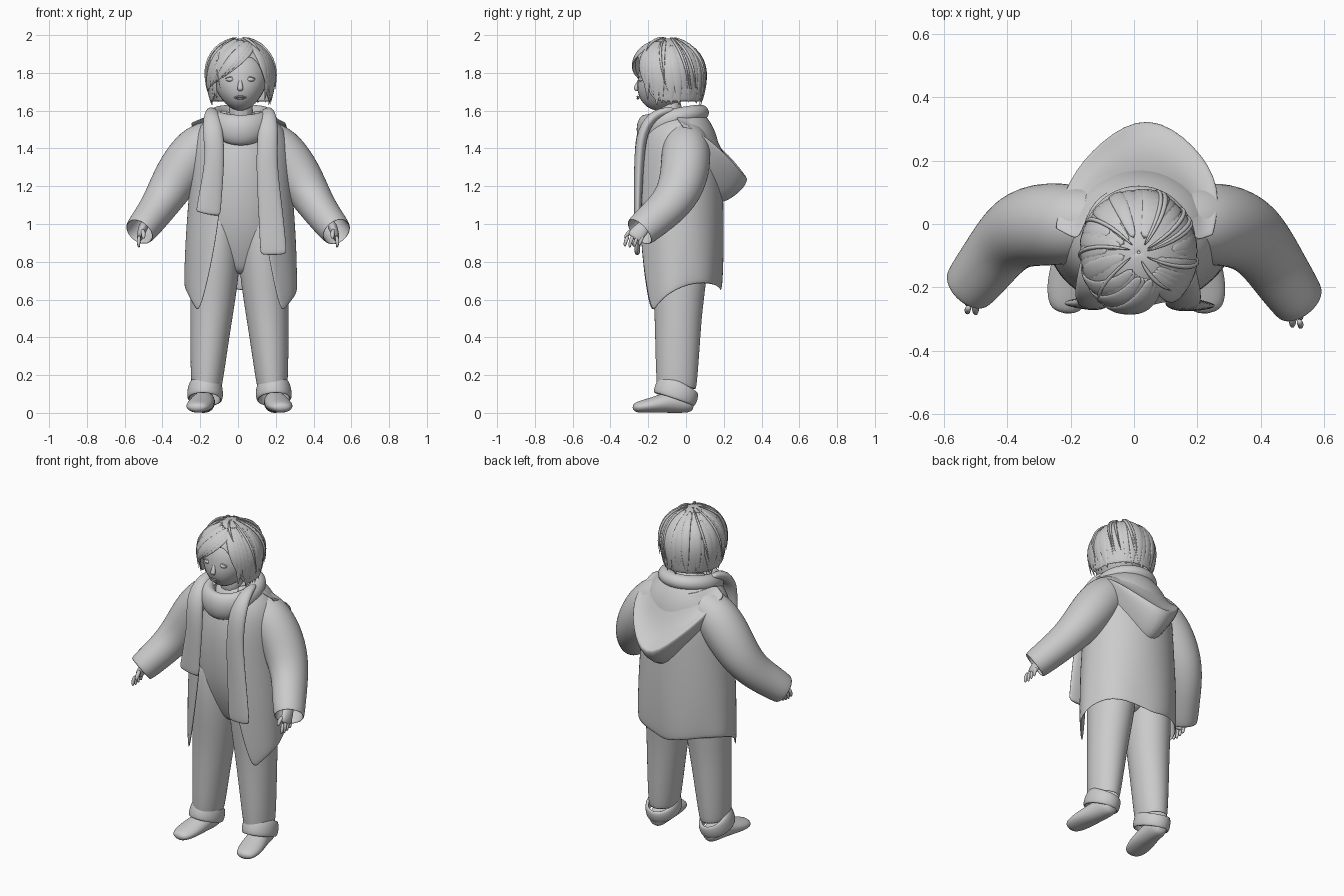
import bpy, bmesh, math, random
from mathutils import Vector

random.seed(4)
cube = bpy.data.objects.get("Cube")
if cube:
    bpy.data.objects.remove(cube)

GREY = (0.6, 0.6, 0.6, 1)
clay = bpy.data.materials.new("plain grey")
clay.use_nodes = True
clay.diffuse_color = GREY
clay.node_tree.nodes["Principled BSDF"].inputs["Base Color"].default_value = GREY

BACK, UP = Vector((0, 1, 0)), Vector((0, 0, 1))
MID = 0.015


def finish(name, bm, thick=0, levels=2):
    """Turn a bmesh into a smooth object, optionally thickened."""
    bmesh.ops.recalc_face_normals(bm, faces=bm.faces)
    for face in bm.faces:
        face.smooth = True
    mesh = bpy.data.meshes.new(name)
    bm.to_mesh(mesh)
    bm.free()
    mesh.materials.append(clay)
    obj = bpy.data.objects.new(name, mesh)
    bpy.context.collection.objects.link(obj)
    if thick:
        shell = obj.modifiers.new("thickness", "SOLIDIFY")
        shell.thickness = thick
        shell.offset = 0
    if levels:
        obj.modifiers.new("smooth", "SUBSURF").levels = levels
    return obj


def skin(bm, rows, wrap_rows=False, wrap_cols=False):
    """Join rows of points with quads."""
    grid = [[bm.verts.new(p) for p in row] for row in rows]
    n, m = len(grid), len(grid[0])
    for i in range(n if wrap_rows else n - 1):
        for j in range(m if wrap_cols else m - 1):
            k, l = (i + 1) % n, (j + 1) % m
            bm.faces.new((grid[i][j], grid[i][l], grid[k][l], grid[k][j]))
    return grid


def sheet(name, rows, thick=0.015, wrap=False):
    bm = bmesh.new()
    skin(bm, rows, wrap_cols=wrap)
    return finish(name, bm, thick)


def tube(name, stations, hint=BACK, sides=12, closed=False, caps=True, thick=0, levels=2):
    """Loft oval rings along a path; each station is x, y, z, width, depth."""
    path = [Vector(s[:3]) for s in stations]
    n = len(path)
    swell = 3 / (2 + math.cos(math.tau / sides))
    rows = []
    for i, p in enumerate(path):
        a = path[(i - 1) % n if closed else max(i - 1, 0)]
        b = path[(i + 1) % n if closed else min(i + 1, n - 1)]
        along = (b - a).normalized()
        face = hint(p) if callable(hint) else hint
        side = along.cross(face).normalized()
        out = side.cross(along)
        w, d = stations[i][3] * swell, stations[i][4] * swell
        angles = [math.tau * j / sides for j in range(sides)]
        rows.append([p + side * w * math.cos(t) + out * d * math.sin(t) for t in angles])
    bm = bmesh.new()
    grid = skin(bm, rows, closed, True)
    if caps and not closed:
        bm.faces.new(grid[0])
        bm.faces.new(grid[-1])
    return finish(name, bm, thick, levels)


def ball(name, centre, size, shape=None):
    bm = bmesh.new()
    bmesh.ops.create_uvsphere(bm, u_segments=28, v_segments=18, radius=1)
    for v in bm.verts:
        if shape:
            shape(v.co)
        v.co = Vector(centre) + Vector([a * b for a, b in zip(v.co, size)])
    return finish(name, bm, levels=0)


# Shirt and trouser seat under the coat
tube("torso", [(MID, -.03, .73, .05, .07), (MID, -.035, .8, .13, .1), (MID, -.04, .9, .21, .138),
               (MID, -.04, 1.05, .23, .178), (MID, -.045, 1.3, .22, .185), (MID, -.05, 1.46, .17, .15),
               (MID, -.07, 1.62, .07, .07)])

# Limbs, mirrored; the left arm reaches a little further forward
for label, s in (("left", 1), ("right", -1)):
    def mirrored(stations):
        return [(MID * (s > 0) + s * x, *rest) for x, *rest in stations]

    def arm(stations):
        return [(s * x, y - .1 * max(0, x - .3) * (s + 1), *rest) for x, y, *rest in stations]

    tube(label + "_trouser_leg", mirrored([
        (.1, -.035, 1.06, .1, .14), (.11, -.035, .92, .115, .152), (.122, -.035, .76, .125, .145),
        (.138, -.04, .55, .109, .12), (.153, -.045, .36, .094, .112), (.168, -.05, .12, .075, .1)]),
        caps=False, thick=.012)
    tube(label + "_trouser_cuff", mirrored([
        (.17, -.034, .152, .07, .095), (.172, -.04, .142, .083, .107), (.174, -.052, .105, .088, .112),
        (.176, -.064, .07, .085, .107)]), caps=False, thick=.016)
    tube(label + "_shoe", mirrored([
        (.17, .045, .05, .035, .04), (.174, .01, .055, .055, .055), (.183, -.07, .06, .06, .06),
        (.197, -.15, .046, .07, .045), (.21, -.22, .035, .068, .035), (.218, -.285, .026, .045, .024)]), UP)
    tube(label + "_sleeve", arm([
        (.1, 0, 1.45, .1, .1), (.2, 0, 1.415, .122, .12), (.285, 0, 1.31, .123, .125),
        (.36, -.015, 1.19, .108, .115), (.415, -.062, 1.1, .092, .1), (.465, -.13, 1.03, .084, .092),
        (.525, -.205, .955, .076, .082)]), caps=False, thick=.014)
    tube(label + "_palm", arm([
        (.49, -.16, 1.01, .03, .035), (.515, -.215, .95, .02, .042), (.52, -.235, .92, .016, .042)]))
    for i in range(4):
        y = -.275 + i * .026
        drop = .872 + .006 * abs(i - 1)
        tube(label + "_finger_" + str(i + 1), arm([
            (.52, y + .015, .94, .01, .011), (.528, y, .91, .01, .01), (.524, y - .005, drop, .007, .007)]),
            sides=6, levels=1)
    tube(label + "_thumb", arm([
        (.505, -.24, .97, .012, .012), (.5, -.27, .95, .012, .012), (.5, -.285, .92, .008, .008)]),
        sides=6, levels=1)

# Open coat: rows of z, half width, half depth, front opening angle
COAT = [(1.6, .1, .11, 40), (1.55, .18, .15, 32), (1.48, .24, .19, 28), (1.36, .26, .215, 24),
        (1.2, .265, .225, 22), (1.02, .28, .228, 24), (.84, .29, .228, 32), (.64, .295, .22, 47)]
rows = []
for z, wide, deep, gap in COAT:
    row = []
    for j in range(29):
        u = j / 28
        t = math.radians(gap + (360 - 2 * gap) * u)
        edge = abs(2 * u - 1)
        low = max(0, (1 - z) / .36)
        hem = low * (-.13 * edge ** 4 + .045 * math.sin(math.pi * edge))
        fold = 1 + .02 * low * math.sin(6 * t)
        row.append((MID + wide * fold * math.sin(t), -.035 - deep * fold * math.cos(t), z + hem))
    rows.append(row)
sheet("coat", rows)

# Hood hanging down the back: collar line, valley, rim, bag, underside
collar = [(.19, -.06, 1.57), (.16, .06, 1.56), (.09, .11, 1.55), (.01, .12, 1.54), (-.07, .11, 1.55),
          (-.14, .06, 1.56), (-.17, -.06, 1.57)]
rim = [(.25, -.04, 1.54), (.28, .11, 1.46), (.2, .25, 1.33), (.045, .36, 1.2), (-.11, .265, 1.33),
       (-.215, .13, 1.45), (-.25, -.02, 1.54)]
under = [(.25, -.02, 1.43), (.23, .1, 1.34), (.14, .18, 1.2), (.04, .21, 1.07), (-.06, .18, 1.2),
         (-.18, .1, 1.34), (-.23, -.01, 1.44)]


def blend(a, b, f, sink=0):
    return [Vector(p).lerp(Vector(q), f) - UP * sink * (1 - abs(i - 3) / 3)
            for i, (p, q) in enumerate(zip(a, b))]


bulge = [p + Vector((0, .03, 0)) for p in blend(rim, under, .45)]
sheet("hood", [collar, blend(collar, rim, .45, .1), blend(collar, rim, .9, .03), rim, bulge, under,
               [Vector(p) - BACK * .08 for p in under]], .012)

# Scarf wrapped round the neck, lower and taller at the front
loop = []
for i in range(16):
    t = math.tau * i / 16
    front = (1 + math.cos(t)) / 2
    loop.append((MID + .14 * math.sin(t), -.07 - .15 * math.cos(t), 1.59 - .095 * front ** 1.6,
                 .042 + .04 * front ** 2, .046))
tube("scarf_loop", loop, lambda p: Vector((p.x - MID, p.y + .07, .0)), closed=True)
tube("scarf_right_tail", [(-.13, -.05, 1.6, .03, .02), (-.14, -.16, 1.59, .04, .03),
                          (-.135, -.235, 1.5, .055, .03), (-.12, -.248, 1.36, .05, .026),
                          (-.14, -.25, 1.2, .058, .02), (-.156, -.25, 1.07, .065, .016),
                          (-.16, -.25, 1.05, .063, .012)])
tube("scarf_left_tail", [(.15, -.05, 1.6, .03, .02), (.16, -.16, 1.59, .04, .03),
                         (.16, -.235, 1.5, .055, .03), (.15, -.25, 1.32, .055, .026),
                         (.17, -.255, 1.1, .063, .02), (.188, -.258, .86, .07, .016),
                         (.188, -.258, .835, .068, .012)])


# Head and face
def jaw(v):
    low = max(0, -v.z)
    v.x *= 1 - .2 * low
    v.y -= .2 * low


ball("head", (.012, -.11, 1.765), (.145, .145, .165), jaw)
tube("neck", [(MID, -.08, 1.5, .07, .07), (MID, -.09, 1.7, .065, .065)])
tube("nose", [(.012, -.238, 1.775, .009, .01), (.012, -.253, 1.74, .011, .012),
              (.012, -.268, 1.715, .017, .014), (.012, -.258, 1.704, .012, .006)], sides=8)
for label, z, bow in (("upper_lip", 1.674, .002), ("lower_lip", 1.665, -.002)):
    tube(label, [(-.022, -.246, 1.669, .002, .002), (-.004, -.254, z + bow, .004, .005),
                 (.012, -.257, z, .005, .006), (.028, -.254, z + bow, .004, .005),
                 (.046, -.246, 1.669, .002, .002)], sides=6)
for label, s in (("left", 1), ("right", -1)):
    x = .012 + s * .053
    ball(label + "_eye", (x, -.233, 1.765), (.024, .02, .013))
    tube(label + "_eyelid", [(x - .028, -.238, 1.768, .002, .004), (x, -.248, 1.783, .003, .006),
                             (x + .028, -.238, 1.768, .002, .004)], sides=6)

# Bobbed hair: a rounded cap that falls straight below the widest level
CROWN = Vector((MID, -.09, 1.8))


def hair(phi, d, lift=1.0):
    """Point on the hair surface, phi degrees from the front, d from crown to tip."""
    a = math.radians(phi)
    bend = min(d, .6) / .6 * math.pi / 2
    fall = max(0, d - .6)
    r = math.sin(bend) * (1 - .75 * fall ** 2) * lift
    return CROWN + Vector((r * .18 * math.sin(a), -r * .197 * math.cos(a),
                           .182 * math.cos(bend) * lift - .4 * fall))


def reach(phi):
    away = abs((phi + 180) % 360 - 180)
    return .42 + .56 * min(1, max(0, (away - 30) / 32))


sheet("hair_cap", [[hair(p, max(.004, v / 9 * reach(p)), .985) for p in range(0, 360, 12)]
                   for v in range(10)], .01, True)


def lock(name, start, end, d0, d1, width, lift):
    stations = []
    for i in range(7):
        f = i / 6
        p = hair(start + (end - start) * f ** .8, d0 + (d1 - d0) * f, lift)
        taper = max(.08, math.sin(math.pi * (.12 + .87 * f)))
        stations.append((*p, width * taper, .008 * taper))
    tube(name, stations, lambda p: p - CROWN + UP * .01, sides=8, levels=1)


for i in range(30):
    phi = 56 + i * 248 / 29
    lock("hair_lock_" + str(i + 1), phi - random.uniform(0, 14), phi + random.uniform(-6, 6),
         random.uniform(.08, .25), random.uniform(.95, 1.05), random.uniform(.024, .034),
         random.uniform(.985, 1.02))
# Fringe swept from the parting to the right, and a few locks to the left
for i in range(9):
    lock("fringe_" + str(i + 1), 44 - i * 8, -34 - i * 6, .2 - i * .012, .67 + i * .025,
         .03, 1.01 + .016 * (i % 3))
for i in range(4):
    lock("side_fringe_" + str(i + 1), 28 + i * 8, 50 + i * 7, .15, .78 + i * .06, .026, 1.01)
# Loose thin wisps
for i in range(12):
    phi = random.uniform(-180, 180)
    lock("wisp_" + str(i + 1), phi, phi + 25, .05, .85 * reach(phi), .007, 1.05)
